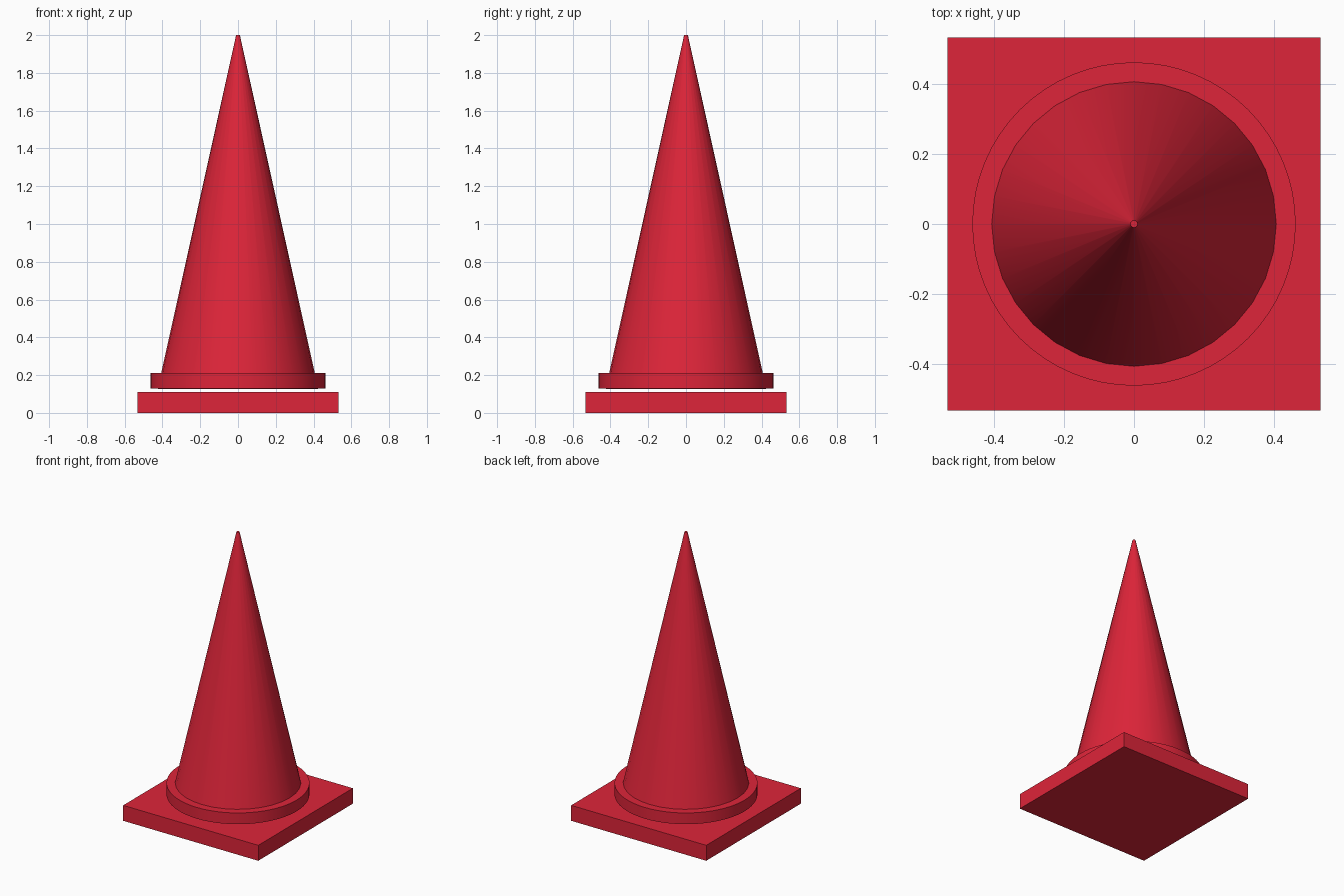
import bpy, math

if "Cube" in bpy.data.objects:
    bpy.data.objects.remove(bpy.data.objects["Cube"])

red = bpy.data.materials.new("cone red")
red.diffuse_color = (0.73, 0.018, 0.041, 1.0)
red.use_nodes = True
red.node_tree.nodes["Principled BSDF"].inputs["Base Color"].default_value = red.diffuse_color


def finish(obj, name):
    obj.name = name
    obj.data.materials.append(red)
    bpy.context.view_layer.objects.active = obj
    obj.select_set(True)
    bpy.ops.object.shade_smooth_by_angle(angle=math.radians(35))
    obj.select_set(False)


def lathe(name, profile, sides):
    """Revolve a closed (radius, z) loop around the z axis."""
    n = len(profile)
    verts = [(r * math.cos(2 * math.pi * i / sides), r * math.sin(2 * math.pi * i / sides), z)
             for i in range(sides) for r, z in profile]
    faces = []
    for i in range(sides):
        a, b = i * n, (i + 1) % sides * n
        faces += [(a + j, b + j, b + (j + 1) % n, a + (j + 1) % n) for j in range(n)]
    mesh = bpy.data.meshes.new(name)
    mesh.from_pydata(verts, [], faces)
    obj = bpy.data.objects.new(name, mesh)
    bpy.context.collection.objects.link(obj)
    finish(obj, name)


# Square foot plate
bpy.ops.mesh.primitive_cube_add(size=1, location=(0, 0, 0.055))
foot = bpy.context.object
foot.scale = (1.066, 1.066, 0.11)
bpy.ops.object.transform_apply(location=True, scale=True)
finish(foot, "foot_plate")

# Collar ring floating just above the plate
lathe("collar_ring", [(0.40, 0.13), (0.462, 0.13), (0.462, 0.21), (0.40, 0.21)], 64)

# Tall cone with a tiny blunt tip
bpy.ops.mesh.primitive_cone_add(vertices=32, radius1=0.425, radius2=0.01,
                                depth=1.873, location=(0, 0, 0.127 + 1.873 / 2))
bpy.ops.object.transform_apply(location=True)
finish(bpy.context.object, "cone_body")
